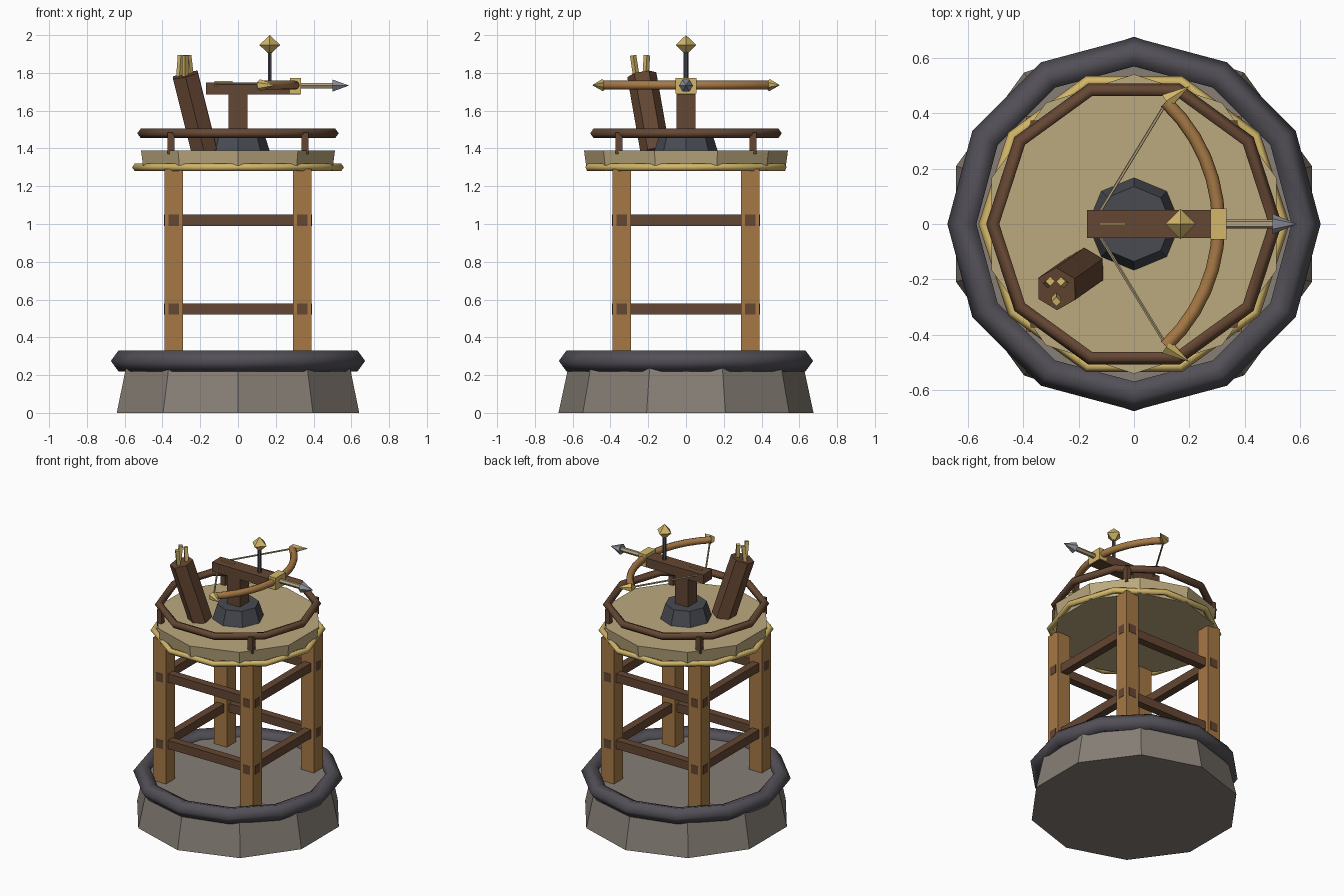
import bpy
import math
from mathutils import Vector

if "Cube" in bpy.data.objects:
    bpy.data.objects.remove(bpy.data.objects["Cube"])


def mat(name, r, g, b):
    m = bpy.data.materials.new(name)
    m.diffuse_color = (r, g, b, 1)
    m.use_nodes = True
    m.node_tree.nodes["Principled BSDF"].inputs["Base Color"].default_value = m.diffuse_color
    return m


STONE = mat("stone", 0.24, 0.21, 0.18)
IRON = mat("iron", 0.085, 0.08, 0.095)
DARK = mat("dark_iron", 0.065, 0.07, 0.085)
OAK = mat("oak", 0.38, 0.19, 0.06)
BROWN = mat("brown_wood", 0.13, 0.063, 0.033)
PLANK = mat("plank", 0.5, 0.4, 0.21)
GOLD = mat("gold", 0.65, 0.47, 0.14)
STEEL = mat("steel", 0.28, 0.29, 0.33)
CORD = mat("cord", 0.45, 0.36, 0.22)


def finish(name, material, smooth=False):
    o = bpy.context.object
    o.name = name
    o.data.materials.append(material)
    if smooth:
        bpy.ops.object.shade_smooth()
    return o


def box(name, material, lo, hi):
    lo, hi = Vector(lo), Vector(hi)
    bpy.ops.mesh.primitive_cube_add(size=1, location=(lo + hi) / 2)
    o = finish(name, material)
    o.scale = hi - lo
    return o


def cone(name, material, p, q, r1, r2, n):
    """Cylinder or cone running from point p to point q."""
    p, q = Vector(p), Vector(q)
    d = q - p
    bpy.ops.mesh.primitive_cone_add(vertices=n, radius1=r1, radius2=r2,
                                    depth=d.length, location=(p + q) / 2)
    o = finish(name, material)
    o.rotation_mode = 'QUATERNION'
    o.rotation_quaternion = Vector((0, 0, 1)).rotation_difference(d)
    return o


def ring(name, material, z, major, minor, n):
    bpy.ops.mesh.primitive_torus_add(major_segments=n, minor_segments=5, location=(0, 0, z),
                                     major_radius=major, minor_radius=minor)
    return finish(name, material, True)


# Stone base with iron band
cone("stone_base", STONE, (0, 0, 0), (0, 0, 0.28), 0.675, 0.615, 10)
ring("base_band", IRON, 0.275, 0.615, 0.058, 12)

# Legs and railing posts at the four corners
for sx in (-1, 1):
    for sy in (-1, 1):
        x, y = 0.34 * sx, 0.34 * sy
        box("leg", OAK, (x - 0.05, y - 0.05, 0.26), (x + 0.05, y + 0.05, 1.29))
        x, y = 0.355 * sx, 0.355 * sy
        box("railing_post", BROWN, (x - 0.018, y - 0.018, 1.37), (x + 0.018, y + 0.018, 1.485))

# Cross braces on all four sides, two levels
for z in (0.55, 1.02):
    for s in (-0.34, 0.34):
        box("brace_x", BROWN, (-0.392, s - 0.027, z - 0.03), (0.392, s + 0.027, z + 0.03))
        box("brace_y", BROWN, (s - 0.027, -0.392, z - 0.03), (s + 0.027, 0.392, z + 0.03))

# Platform, gold trim and railing
cone("platform", PLANK, (0, 0, 1.28), (0, 0, 1.39), 0.525, 0.54, 10)
ring("platform_trim", GOLD, 1.30, 0.54, 0.021, 10)
ring("railing", BROWN, 1.48, 0.507, 0.026, 10)

# Crossbow mount and stock
cone("swivel_base", DARK, (0, 0, 1.38), (0, 0, 1.49), 0.17, 0.135, 8)
box("mount_post", BROWN, (-0.05, -0.05, 1.47), (0.05, 0.05, 1.70))
box("stock", BROWN, (-0.17, -0.05, 1.685), (0.33, 0.05, 1.75))
box("stock_clamp", GOLD, (0.275, -0.055, 1.69), (0.333, 0.055, 1.773))

# Bolt
cone("bolt_shaft", CORD, (-0.12, 0, 1.733), (0.51, 0, 1.733), 0.017, 0.017, 6)
cone("bolt_head", STEEL, (0.5, 0, 1.733), (0.588, 0, 1.733), 0.037, 0, 6)
box("bolt_fletching", GOLD, (-0.125, -0.003, 1.72), (-0.03, 0.003, 1.757))

# Bow: circular arc swept as a tube
BZ, R, N = 1.735, 0.604, 12
curve = bpy.data.curves.new("bow", 'CURVE')
curve.dimensions = '3D'
curve.bevel_depth = 0.024
curve.bevel_resolution = 2
curve.use_fill_caps = True
sp = curve.splines.new('POLY')
sp.points.add(N)
half = math.asin(0.44 / R)
for i, pt in enumerate(sp.points):
    a = half * (2 * i / N - 1)
    pt.co = (0.305 - R + R * math.cos(a), R * math.sin(a), BZ, 1)
bow = bpy.data.objects.new("bow", curve)
bpy.context.collection.objects.link(bow)
bpy.ops.object.select_all(action='DESELECT')
bpy.context.view_layer.objects.active = bow
bow.select_set(True)
bpy.ops.object.convert(target='MESH')
finish("bow", OAK, True)

# Bow tips and string
for s in (-1, 1):
    cone("bow_tip", GOLD, (0.117, 0.442 * s, BZ), (0.2, 0.497 * s, BZ), 0.032, 0, 6)
    cone("bowstring", CORD, (0.115, 0.435 * s, BZ), (-0.15, 0, BZ), 0.006, 0.006, 5)

# Sight with diamond finial
cone("sight_rod", DARK, (0.168, 0, 1.74), (0.168, 0, 1.92), 0.012, 0.012, 6)
cone("finial_top", GOLD, (0.168, 0, 1.948), (0.168, 0, 2.0), 0.055, 0, 4)
cone("finial_bottom", GOLD, (0.168, 0, 1.895), (0.168, 0, 1.948), 0, 0.055, 4)

# Leaning quiver with spare bolts
cone("quiver", BROWN, (-0.178, -0.163, 1.385), (-0.279, -0.234, 1.79), 0.078, 0.078, 6)
for (bx, by), (tx, ty) in (((-0.312, -0.215), (-0.302, -0.207)),
                           ((-0.248, -0.215), (-0.264, -0.207)),
                           ((-0.28, -0.26), (-0.28, -0.28))):
    cone("spare_bolt", GOLD, (bx, by, 1.76), (tx, ty, 1.893), 0.017, 0.017, 4)
